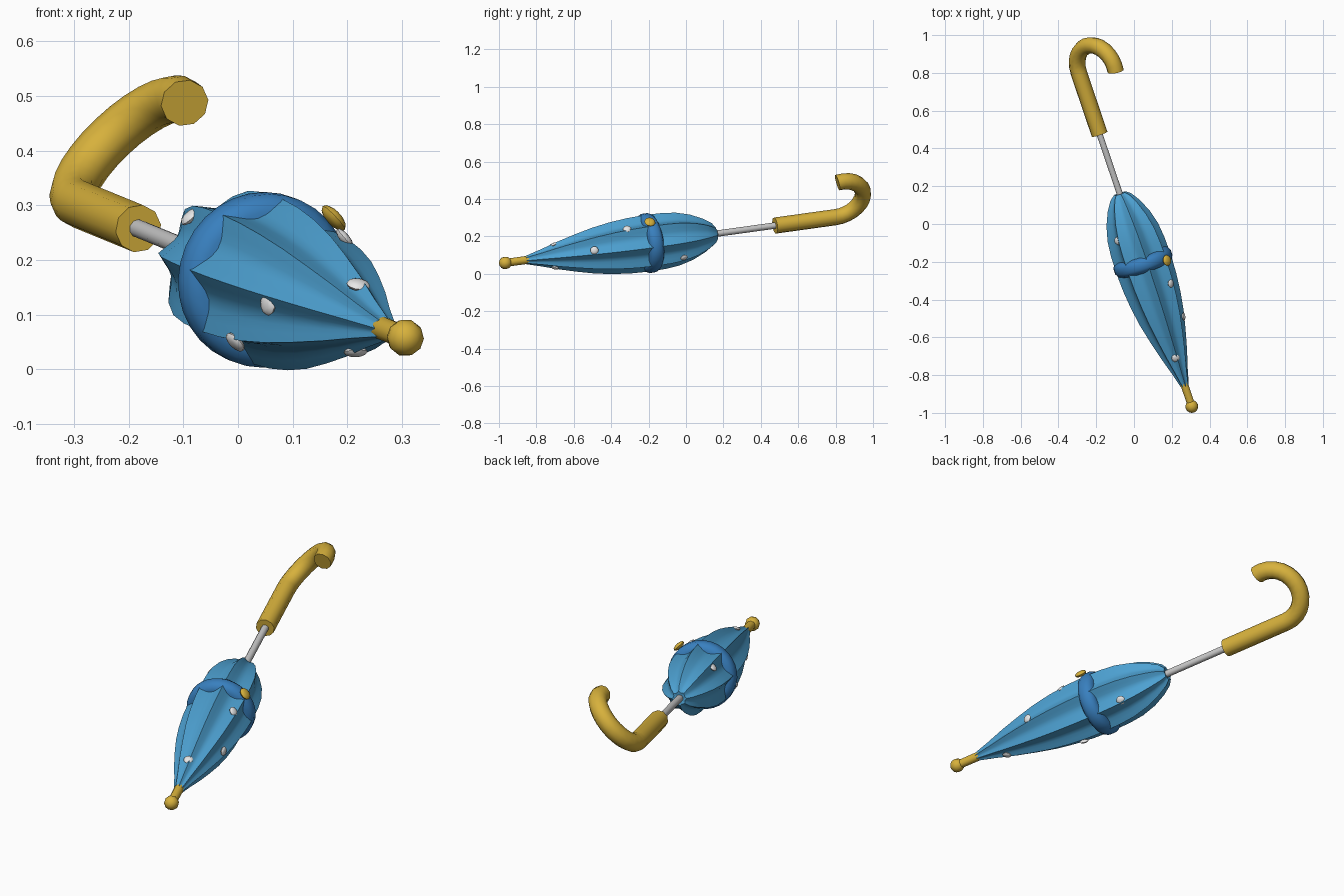
import bpy, bmesh, math
from mathutils import Vector, Matrix

if "Cube" in bpy.data.objects:
    bpy.data.objects.remove(bpy.data.objects["Cube"])

# Tilted shaft frame: local z runs from tip to handle, local x is up, local y is right
TIP = Vector((0.306, -0.966, 0.058))
AXIS = Vector((-0.318, 0.939, 0.13)).normalized()
UP = (Vector((0, 0, 1)) - AXIS * AXIS.z).normalized()
RIGHT = AXIS.cross(UP)
FRAME = Matrix.Translation(TIP) @ Matrix((UP, RIGHT, AXIS)).transposed().to_4x4()


def material(name, rgb):
    m = bpy.data.materials.new(name)
    m.diffuse_color = (*rgb, 1)
    m.use_nodes = True
    m.node_tree.nodes["Principled BSDF"].inputs["Base Color"].default_value = m.diffuse_color
    return m


LIGHT_BLUE = material("light blue", (0.075, 0.36, 0.65))
BLUE = material("strap blue", (0.04, 0.215, 0.52))
YELLOW = material("golden yellow", (0.68, 0.44, 0.045))
WHITE = material("white", (0.83, 0.83, 0.83))
GREY = material("shaft grey", (0.58, 0.58, 0.58))


def finish(name, bm, mat, matrix=None, angle=35):
    bmesh.ops.recalc_face_normals(bm, faces=bm.faces)
    mesh = bpy.data.meshes.new(name)
    bm.to_mesh(mesh)
    bm.free()
    mesh.materials.append(mat)
    ob = bpy.data.objects.new(name, mesh)
    bpy.context.collection.objects.link(ob)
    if matrix:
        mesh.transform(matrix)
    bpy.ops.object.select_all(action='DESELECT')
    ob.select_set(True)
    bpy.context.view_layer.objects.active = ob
    bpy.ops.object.shade_smooth_by_angle(angle=math.radians(angle))
    return ob


def skin(rings, capped=True):
    """Join closed rings of points into a tube."""
    bm = bmesh.new()
    rows = [[bm.verts.new(p) for p in ring] for ring in rings]
    n = len(rows[0])
    for a, b in zip(rows, rows[1:]):
        for i in range(n):
            j = (i + 1) % n
            bm.faces.new((a[i], a[j], b[j], b[i]))
    if capped:
        bm.faces.new(rows[0])
        bm.faces.new(rows[-1])
    return bm


def lathe(profile, sides, shape=lambda i: 1, phase=0):
    """Turn (distance, radius) pairs around local z; shape scales each column."""
    return skin([[(r * shape(i) * math.cos(phase + math.tau * i / sides),
                   r * shape(i) * math.sin(phase + math.tau * i / sides), t)
                  for i in range(sides)] for t, r in profile])


def spot(name, pos, radius, thick, mat, slope):
    """Flattened bead facing outward from the shaft."""
    pos = Vector(pos)
    out = pos - TIP
    out = (out - AXIS * out.dot(AXIS)).normalized()
    normal = (out - AXIS * slope).normalized()
    bm = bmesh.new()
    bmesh.ops.create_uvsphere(bm, u_segments=10, v_segments=6, radius=1)
    finish(name, bm, mat, Matrix.Translation(pos)
           @ normal.to_track_quat('Z', 'Y').to_matrix().to_4x4()
           @ Matrix.Diagonal((radius, radius, thick, 1)), 60)


# Pleated canopy: eight sharp ribs with hollow panels between
PLEAT = 6
profile = [(0.115, 0.022), (0.2, 0.045), (0.3, 0.075), (0.4, 0.101), (0.5, 0.124),
           (0.6, 0.14), (0.7, 0.15), (0.8, 0.154), (0.9, 0.152), (0.98, 0.144),
           (1.06, 0.123), (1.13, 0.092), (1.18, 0.06), (1.2, 0.035), (1.195, 0.012)]
finish("canopy", lathe(profile, 8 * PLEAT,
       lambda i: 1 - 0.2 * math.sin(math.pi * (i % PLEAT) / PLEAT),
       math.radians(8)), LIGHT_BLUE, FRAME)

# Closing strap
C = 0.815
strap = [(C - 0.042, 0.105), (C - 0.042, 0.132), (C - 0.032, 0.15), (C - 0.015, 0.16),
         (C + 0.015, 0.16), (C + 0.032, 0.15), (C + 0.042, 0.132), (C + 0.042, 0.105)]
finish("strap", lathe(strap, 32), BLUE, FRAME, 50)
spot("strap_button", (0.175, -0.193, 0.277), 0.03, 0.013, YELLOW, 0)

# Shaft, ferrule and tip ball
finish("shaft", lathe([(0.1, 0.017), (1.6, 0.017)], 10), GREY, FRAME, 50)
finish("ferrule", lathe([(0, 0.021), (0.15, 0.022)], 10), YELLOW, FRAME, 50)
ball = bmesh.new()
bmesh.ops.create_uvsphere(ball, u_segments=10, v_segments=8, radius=0.034)
finish("tip_ball", ball, YELLOW, FRAME, 60)

# Crook handle: straight grip, then a half circle
hook = Vector((0.198, 0.01, 0.188))
hook = (hook - AXIS * hook.dot(AXIS)).normalized()
side = AXIS.cross(hook)
BEND, R = 0.135, 0.044
base = TIP + AXIS * 1.88
path = [(TIP + AXIS * 1.535, hook)]
for k in range(15):
    a = math.radians(192) * k / 14
    inward = hook * math.cos(a) - AXIS * math.sin(a)
    path.append((base + hook * BEND - inward * BEND, inward))
rings = [[p + R * (inward * math.cos(math.tau * i / 10) + side * math.sin(math.tau * i / 10))
          for i in range(10)] for p, inward in path]
finish("handle", skin(rings), YELLOW, None, 50)

# Raised dots on the canopy: position and how far the face leans to the tip
dots = [((-0.087, -0.09, 0.28), -0.1), ((0.195, -0.315, 0.24), 0.15),
        ((0.263, -0.49, 0.125), 0.25), ((0.22, -0.71, 0.155), 0.3),
        ((0.055, -0.555, 0.12), 0.25), ((-0.005, -0.38, 0.05), 0.2),
        ((0.215, -0.7, 0.032), 0.3), ((0.075, -0.01, 0.085), -0.15)]
for n, (pos, lean) in enumerate(dots):
    spot(f"dot_{n + 1}", pos, 0.022, 0.009, WHITE, lean)
